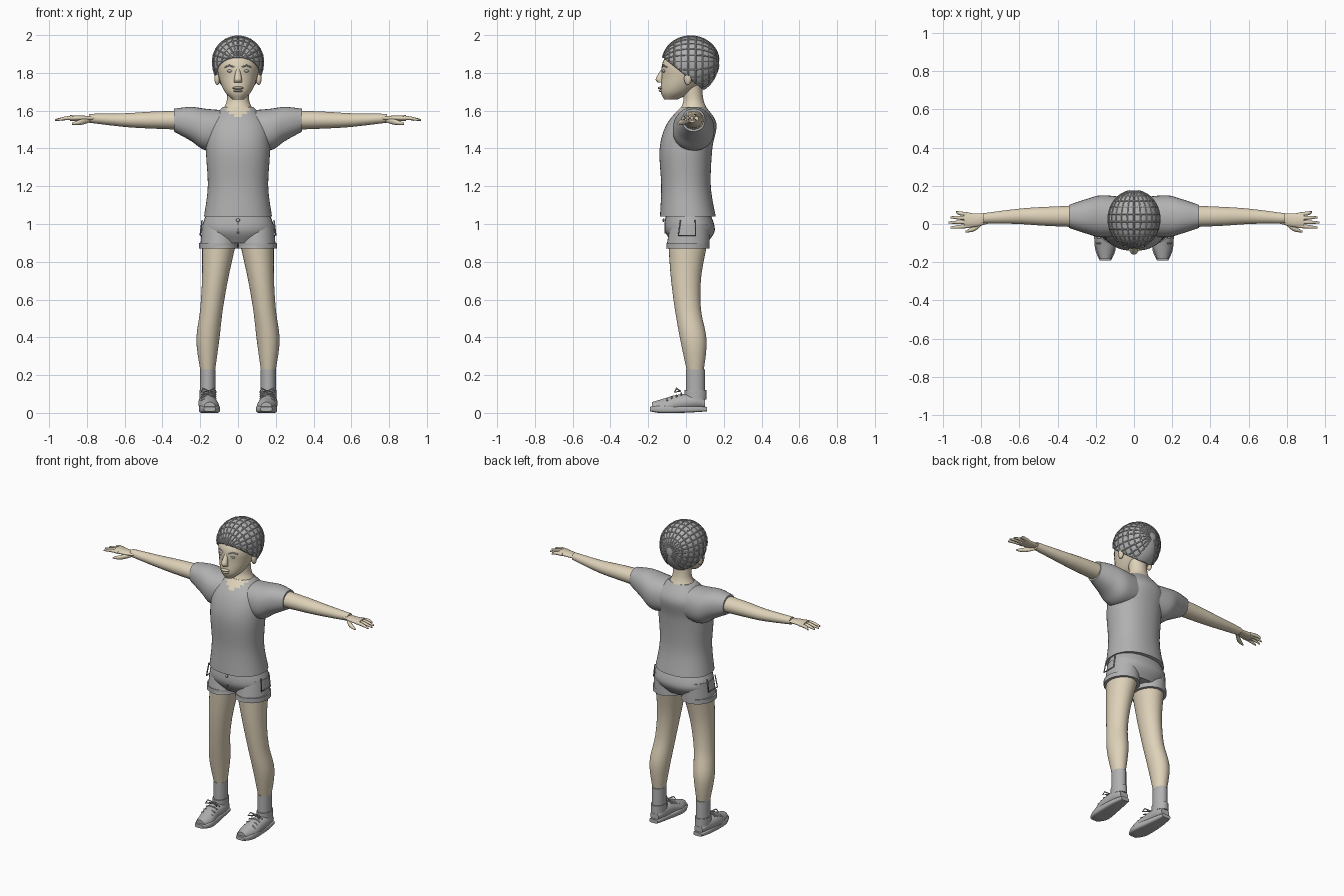
import bpy, bmesh
from math import sin, cos, pi, radians
from mathutils import Vector

cube = bpy.data.objects.get("Cube")
if cube:
    bpy.data.objects.remove(cube)


def material(name, color):
    mat = bpy.data.materials.new(name)
    mat.use_nodes = True
    mat.diffuse_color = (*color, 1)
    mat.node_tree.nodes["Principled BSDF"].inputs["Base Color"].default_value = (*color, 1)
    return mat


SKIN = material("skin", (.73, .64, .48))
GREY = material("light_grey", (.44, .44, .44))
solids = []


def link(name, data, mat, mirror):
    data.materials.append(mat)
    part = bpy.data.objects.new(name, data)
    bpy.context.collection.objects.link(part)
    if mirror:
        part.modifiers.new("mirror", 'MIRROR').use_mirror_merge = False
    return part


def finish(name, bm, mat, mirror=False):
    bmesh.ops.recalc_face_normals(bm, faces=bm.faces)
    mesh = bpy.data.meshes.new(name)
    bm.to_mesh(mesh)
    bm.free()
    part = link(name, mesh, mat, mirror)
    solids.append(part)
    return part


def spline(rows, steps):
    """Smooth interpolation through rows of numbers."""
    smooth = []
    for i in range(len(rows) - 1):
        before, start, end = rows[max(i - 1, 0)], rows[i], rows[i + 1]
        after = rows[min(i + 2, len(rows) - 1)]
        for step in range(steps):
            t = step / steps
            smooth.append([b + t * (c - a) / 2 + t * t * (a - 2.5 * b + 2 * c - d / 2)
                           + t ** 3 * (1.5 * (b - c) + (d - a) / 2)
                           for a, b, c, d in zip(before, start, end, after)])
    return smooth + [rows[-1]]


def loft(name, axis, rows, mat, mirror=False, aspect=1, power=1, sides=32, floor=0):
    """Rows hold position along the axis, the two centre coordinates and the radius."""
    def rounded(value):
        return abs(value) ** power * (1 if value > 0 else -1)

    bm = bmesh.new()
    rings = []
    for along, centre_a, centre_b, radius in spline(rows, steps=6):
        ring = []
        for k in range(sides):
            angle = 2 * pi * k / sides
            u = centre_a + radius * rounded(cos(angle))
            v = centre_b + radius * aspect * rounded(sin(angle))
            x, y, z = {'x': (along, u, v), 'y': (u, along, v), 'z': (u, v, along)}[axis]
            ring.append(bm.verts.new((x, y, max(z, floor))))
        rings.append(ring)
    for low, high in zip(rings, rings[1:]):
        for k in range(sides):
            bm.faces.new((low[k - 1], low[k], high[k], high[k - 1]))
    bm.faces.new(rings[0])
    bm.faces.new(rings[-1])
    return finish(name, bm, mat, mirror)


def ball(name, centre, size, mat, mirror=False):
    bm = bmesh.new()
    bmesh.ops.create_uvsphere(bm, u_segments=16, v_segments=10, radius=1)
    for vert in bm.verts:
        vert.co = Vector(centre) + vert.co * Vector(size)
    finish(name, bm, mat, mirror)


def tubes(name, paths, mat, mirror=False, radius=.004):
    curve = bpy.data.curves.new(name, 'CURVE')
    curve.dimensions = '3D'
    curve.bevel_depth = radius
    curve.bevel_resolution = 1
    curve.use_fill_caps = True
    for path in paths:
        strand = curve.splines.new('POLY')
        strand.points.add(len(path) - 1)
        for point, place in zip(strand.points, path):
            point.co = (*place, 1)
    link(name, curve, mat, mirror)


# Head, neck and face
loft("head", 'z', [(1.66, 0, -.08, .03), (1.7, 0, -.05, .07), (1.77, 0, -.01, .1),
                   (1.86, 0, .01, .11), (1.96, 0, .02, .06)], SKIN, aspect=1.2)
loft("neck", 'z', [(1.58, 0, .04, .1), (1.65, 0, .04, .06), (1.75, 0, .03, .06)], SKIN, aspect=.9)
loft("nose", 'z', [(1.75, 0, -.13, .02), (1.77, 0, -.14, .02), (1.82, 0, -.12, .01)], SKIN, sides=16)
ball("upper_lip", (0, -.13, 1.72), (.03, .02, .008), SKIN)
ball("lower_lip", (0, -.125, 1.705), (.025, .02, .008), SKIN)
ball("eyes", (.04, -.115, 1.81), (.018, .01, .008), GREY, mirror=True)
ball("ears", (.11, .01, 1.77), (.015, .02, .035), SKIN, mirror=True)
tubes("eyebrows", [[(.02, -.125, 1.83), (.045, -.12, 1.84), (.07, -.1, 1.83)]], GREY, mirror=True)

# Hair cap with braided rows, cut along a slope from forehead to nape
CROWN = Vector((0, .025, 1.86))
HAIRLINE = Vector((0, -.12, 1.88))
SLOPE = Vector((0, .8, 1))


def on_hair(direction):
    height = .135 if direction.z > 0 else .17
    return CROWN + direction * Vector((.135, .15, height))


def braid(directions):
    points = [on_hair(direction) for direction in directions]
    return [p for p in points if (p - HAIRLINE).dot(SLOPE) > 0]


def heading(roll, sweep):
    return Vector((sin(roll) * sin(sweep), -cos(sweep), cos(roll) * sin(sweep)))


bm = bmesh.new()
bmesh.ops.create_uvsphere(bm, u_segments=40, v_segments=28, radius=1)
for vert in bm.verts:
    vert.co = on_hair(vert.co)
bmesh.ops.bisect_plane(bm, geom=bm.verts[:] + bm.edges[:] + bm.faces[:],
                       plane_co=HAIRLINE, plane_no=SLOPE, clear_inner=True)
cap = finish("hair_cap", bm, GREY)
cap.modifiers.new("thickness", 'SOLIDIFY').thickness = .01

rolls = [radians(a) for a in range(-150, 151, 5)]
sweeps = [radians(a) for a in range(10, 171, 5)]
braids = [braid(heading(roll, sweep) for sweep in sweeps) for roll in rolls[::3]]
braids += [braid(heading(roll, sweep) for roll in rolls) for sweep in sweeps[::3]]
tubes("hair_braids", [path for path in braids if len(path) > 1], GREY)

# Shirt, with the open neckline shown as skin
shirt = loft("shirt_body", 'z', [(1.04, 0, .01, .18), (1.2, 0, 0, .16), (1.4, 0, 0, .17),
                                 (1.53, 0, .03, .16), (1.62, 0, .04, .08)],
             GREY, aspect=.82, power=.9, sides=48)
shirt.data.materials.append(SKIN)
for face in shirt.data.polygons:
    x, y, z = face.center
    if y < .03 and z > 1.56 + .75 * abs(x):
        face.material_index = 1
loft("sleeves", 'x', [(.05, .04, 1.5, .1), (.17, .04, 1.5, .11), (.25, .04, 1.53, .09),
                      (.34, .04, 1.55, .06)], GREY, mirror=True, power=.9)

# Shorts with turned cuffs, pockets and a fly
loft("shorts_hips", 'z', [(.9, 0, .02, .13), (.97, 0, .02, .19), (1.07, 0, .01, .16)],
     GREY, aspect=.7, power=.9)
loft("shorts_legs", 'z', [(.87, .1, .01, .1), (1, .1, .02, .09)], GREY, mirror=True, aspect=1.15)
loft("shorts_cuffs", 'z', [(z, .104, .01, .103) for z in (.87, .9)], GREY, mirror=True, aspect=1.1)
tubes("pocket_seams", [[(.19, -.03, 1.02), (.2, -.04, .94), (.2, .05, .94), (.19, .05, 1.02)]],
      GREY, mirror=True)
tubes("fly_seam", [[(0, -.11, 1.03), (0, -.11, .95)]], GREY)
ball("button", (0, -.12, 1.02), (.01, .005, .01), GREY)

# Arms and hands
loft("arms", 'x', [(.2, .04, 1.55, .06), (.45, .04, 1.55, .05), (.6, .04, 1.55, .04),
                   (.79, .03, 1.56, .026)], SKIN, mirror=True, aspect=.9)
loft("palms", 'x', [(.75, .03, 1.56, .025), (.83, .02, 1.56, .035), (.89, .02, 1.56, .04)],
     SKIN, mirror=True, aspect=.4)
for i, finger in enumerate(("little", "ring", "middle", "index")):
    root = .05 - .02 * i
    spread = .012 - .007 * i
    tip = .97 - .01 * (i - 2) ** 2
    loft(finger + "_fingers", 'x', [(.86, root, 1.56, .01), (.91, root + spread / 2, 1.56, .01),
                                    (tip, root + spread, 1.55, .005)], SKIN, mirror=True, sides=12)
loft("thumbs", 'x', [(.78, .02, 1.55, .01), (.83, -.02, 1.54, .015), (.88, -.04, 1.53, .005)],
     SKIN, mirror=True, sides=12)

# Legs and socks
loft("legs", 'z', [(.2, .16, .05, .035), (.38, .16, .04, .06), (.55, .14, .01, .06),
                   (.72, .12, 0, .07), (.9, .1, .01, .09)], SKIN, mirror=True, aspect=1.15)
loft("socks", 'z', [(z, .16, .05, .04) for z in (.08, .23)], GREY, mirror=True, aspect=1.25)

# Shoes with soles, collars and laces
loft("shoe_soles", 'y', [(-.19, .15, .02, .03), (-.12, .15, .02, .055), (.02, .16, .02, .045),
                         (.11, .16, .02, .03)], GREY, mirror=True, aspect=.4, power=.5)
loft("shoe_uppers", 'y', [(-.18, .15, .03, .03), (-.12, .15, .03, .05), (-.05, .16, .05, .05),
                          (.05, .16, .06, .045), (.1, .16, .05, .03)],
     GREY, mirror=True, aspect=.9, floor=.02)
loft("shoe_collars", 'z', [(z, .16, .05, .043) for z in (.07, .12)], GREY, mirror=True, aspect=1.35)
laces = []
for i in range(4):
    y, top = -.1 + .025 * i, .085 + .01 * i
    laces.append([(.155 + side * .04, y, top - .02 * abs(side)) for side in (-1, -.5, .5, 1)])
for side in (-1, 1):
    knot = (.155, -.03, .115)
    laces.append([knot, (.155 + side * .03, -.05, .13), (.155 + side * .04, -.06, .11), knot])
tubes("shoe_laces", laces, GREY, mirror=True)

# Smooth shading that keeps hems crisp
bpy.ops.object.select_all(action='DESELECT')
for part in solids:
    part.select_set(True)
bpy.context.view_layer.objects.active = solids[0]
bpy.ops.object.shade_smooth_by_angle(angle=radians(45))
